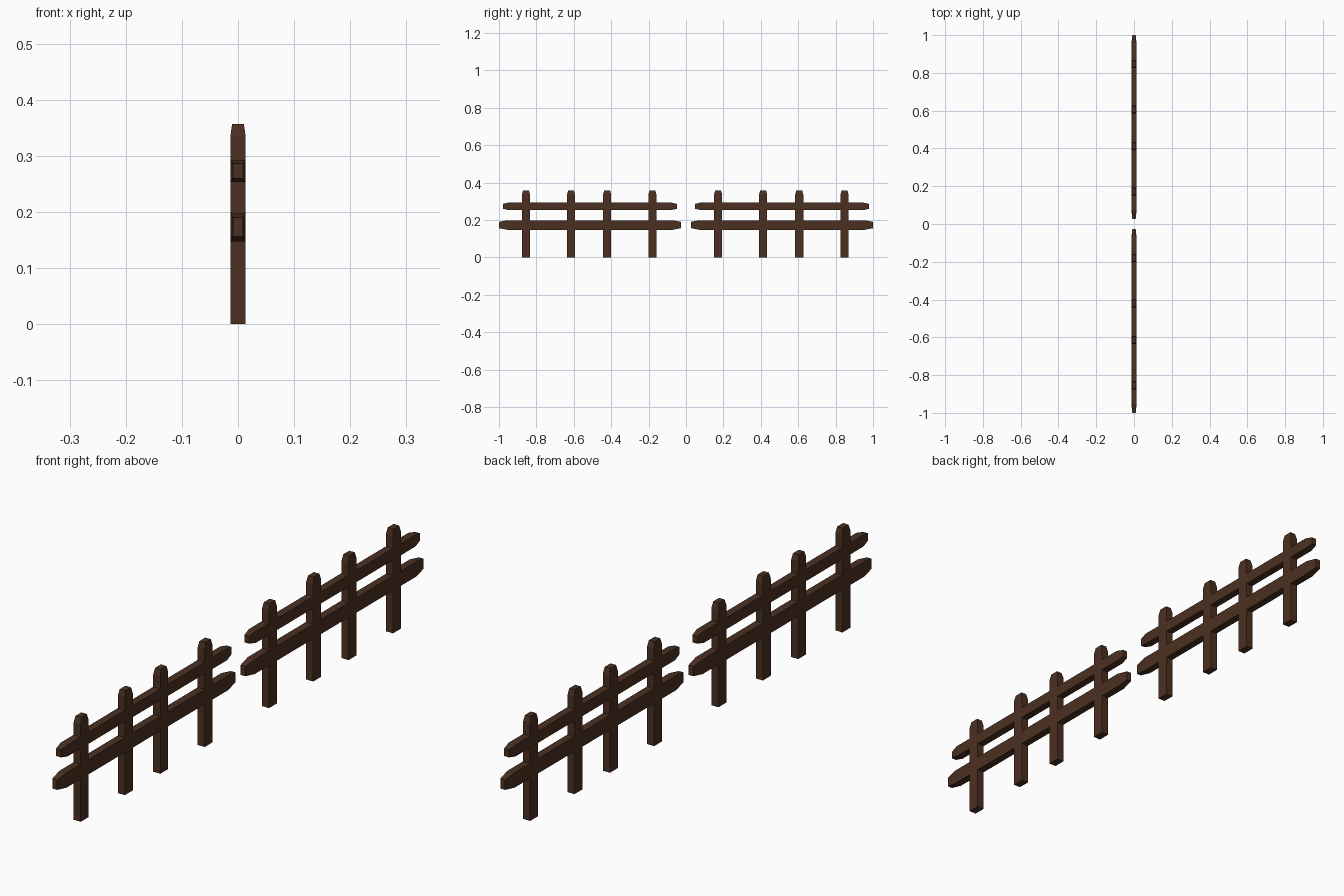
import bpy, bmesh
from mathutils import Vector

if "Cube" in bpy.data.objects:
    bpy.data.objects.remove(bpy.data.objects["Cube"])

wood = bpy.data.materials.new("dark_wood")
wood.diffuse_color = (0.07, 0.03, 0.015, 1)
wood.use_nodes = True
wood.node_tree.nodes["Principled BSDF"].inputs["Base Color"].default_value = wood.diffuse_color


def loft(name, sections, axis, loc):
    """Closed bar through rectangles (position, half_u, half_v) along 'y' or 'z'."""
    bm = bmesh.new()
    rings = []
    for t, u, v in sections:
        ring = []
        for a, b in ((-1, -1), (1, -1), (1, 1), (-1, 1)):
            co = (a * u, b * v, t) if axis == "z" else (a * u, t, b * v)
            ring.append(bm.verts.new(Vector(co) + Vector(loc)))
        rings.append(ring)
    for r, s in zip(rings, rings[1:]):
        for i in range(4):
            j = (i + 1) % 4
            bm.faces.new((r[i], r[j], s[j], s[i]))
    bm.faces.new(rings[0])
    bm.faces.new(rings[-1])
    bmesh.ops.recalc_face_normals(bm, faces=bm.faces)
    mesh = bpy.data.meshes.new(name)
    bm.to_mesh(mesh)
    bm.free()
    mesh.materials.append(wood)
    bpy.context.collection.objects.link(bpy.data.objects.new(name, mesh))


def rail(name, half_len, taper, half_h, end_h, loc):
    loft(name, [(-half_len, 0.009, end_h), (-half_len + taper, 0.0135, half_h),
                (half_len - taper, 0.0135, half_h), (half_len, 0.009, end_h)], "y", loc)


# Two identical fence sections, end to end
for side, cy in (("near", -0.5135), ("far", 0.5135)):
    # Posts with chamfered tops
    for i, y in enumerate((-0.342, -0.101, 0.092, 0.334)):
        loft(f"{side}_post_{i + 1}",
             [(0, 0.0135, 0.0215), (0.336, 0.0135, 0.0215), (0.357, 0.0105, 0.016)],
             "z", (0, cy + y, 0))
    # Rails with tapered ends
    rail(f"{side}_lower_rail", 0.4865, 0.045, 0.0255, 0.017, (0, cy, 0.173))
    rail(f"{side}_upper_rail", 0.465, 0.03, 0.02, 0.013, (0, cy, 0.273))
